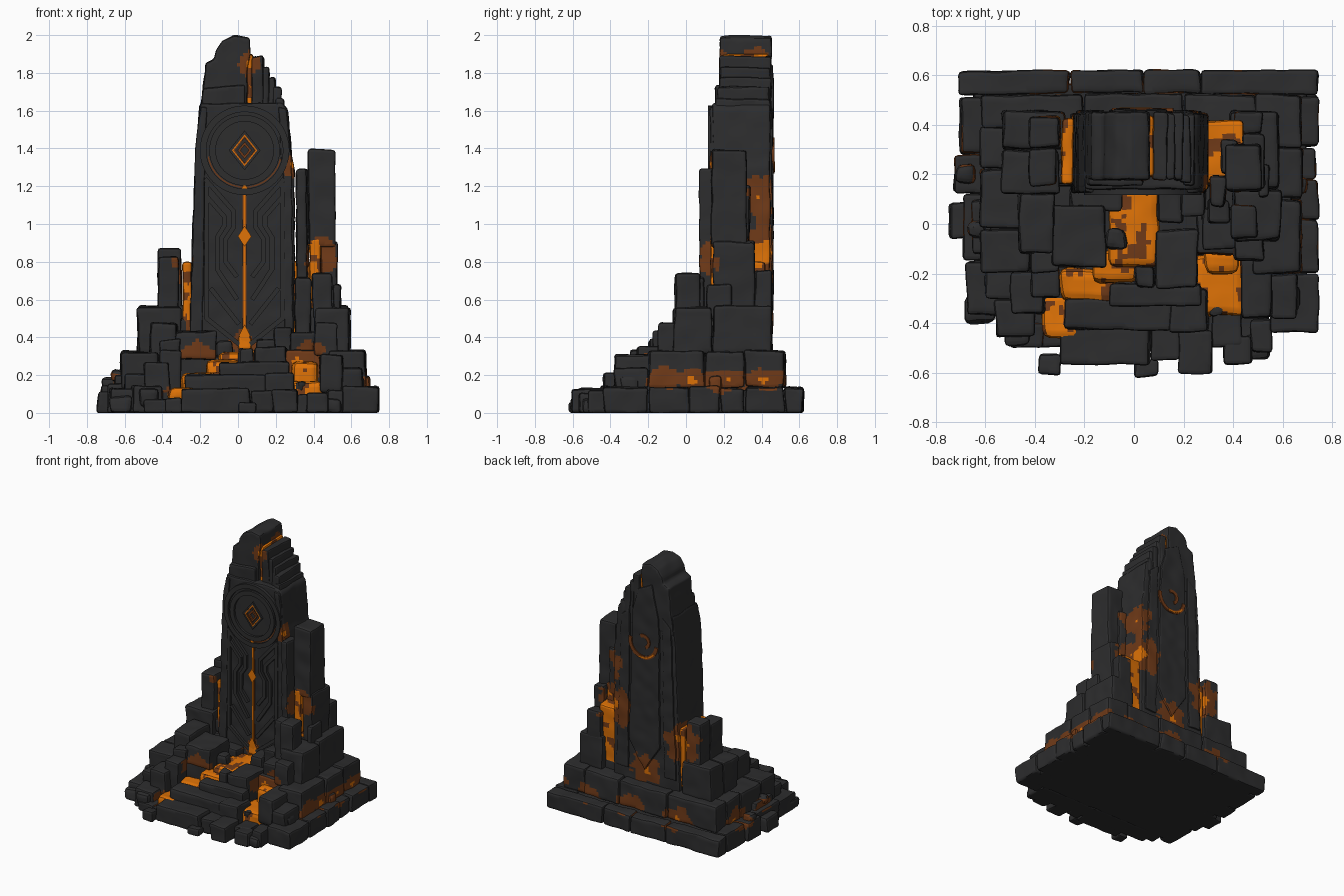
import bpy, bmesh, math, random
from mathutils import Vector, noise

random.seed(4)
CELL = 0.018


def material(name, rgb):
    m = bpy.data.materials.new(name)
    m.diffuse_color = (*rgb, 1)
    return m


MATS = [material("charcoal_stone", (0.026, 0.026, 0.027)),
        material("ember_rust", (0.16, 0.042, 0.009)),
        material("molten_orange", (0.74, 0.17, 0.002))]

# centres and radii of the heat that stains nearby stone walls
HEAT = [(.03, .13, .38, .09), (.69, -.12, .18, .13), (.69, .05, .17, .12), (.69, .22, .17, .13), (.69, .42, .17, .13),
        (.1, .53, .16, .15), (-.3, .53, .16, .16), (.45, .53, .16, .13), (-.63, .3, .16, .15),
        (-.63, 0, .16, .12), (.3, .4, .85, .22), (.29, .37, 1.15, .15), (.06, .19, 1.84, .08), (.06, .36, 1.88, .08),
        (.03, .46, .42, .16), (-.27, .42, .7, .18), (-.22, -.2, .28, .13), (-.36, -.42, .1, .09),
        (.35, -.14, .26, .15), (.44, .12, .82, .13), (.3, .14, 1.32, .09), (-.3, .14, .8, .07)]
HEAT = [(Vector(h[:3]), h[3]) for h in HEAT]


def heat_index(c, n, lava):
    wob = noise.noise(c * 13) * 0.35 + noise.noise(c * 31) * 0.12
    if lava:
        return 2 if wob > -0.06 else 1
    if abs(n.z) > 0.6:
        return 0
    flat = 1.5 if c.z < 0.3 else 1          # low bands hug the tier foot
    h = max(1 - Vector((c.x - p.x, c.y - p.y, (c.z - p.z) * flat)).length / r for p, r in HEAT) + wob
    return 2 if h > 0.84 else 1 if h > 0.25 else 0


def finish(bm, name, lava=False, bevel=0.012, rough=0.006):
    """Bevel, dice, roughen and colour a solid, then make the object."""
    bmesh.ops.recalc_face_normals(bm, faces=bm.faces)
    if bevel:
        bmesh.ops.bevel(bm, geom=list(bm.edges), offset=bevel, segments=2,
                        profile=0.5, affect='EDGES', clamp_overlap=True)
    for ax in range(3):
        lo = min(v.co[ax] for v in bm.verts)
        hi = max(v.co[ax] for v in bm.verts)
        n = int((hi - lo) / CELL)
        no = Vector([float(i == ax) for i in range(3)])
        for i in range(1, n):
            bmesh.ops.bisect_plane(bm, geom=bm.verts[:] + bm.edges[:] + bm.faces[:],
                                   plane_co=no * (lo + (hi - lo) * i / n), plane_no=no, dist=1e-5)
    for v in bm.verts:
        z = v.co.z
        v.co += noise.noise_vector(v.co * 11) * rough
        v.co.z = 0 if z < 0.002 else max(v.co.z, 0)
    bm.normal_update()
    for f in bm.faces:
        f.material_index = heat_index(f.calc_center_median(), f.normal, lava)
    return to_object(bm, name)


def to_object(bm, name):
    me = bpy.data.meshes.new(name)
    bm.to_mesh(me)
    bm.free()
    for m in MATS:
        me.materials.append(m)
    ob = bpy.data.objects.new(name, me)
    bpy.context.collection.objects.link(ob)
    return ob


def block(name, x0, x1, y0, y1, z0, z1, lava=False, jit=0.007, gap=0.003, bevel=0.015):
    bm = bmesh.new()
    bmesh.ops.create_cube(bm, size=1)
    for v in bm.verts:
        s = v.co * 2
        v.co = ((x0 + x1) / 2 + s.x * ((x1 - x0) / 2 - gap), (y0 + y1) / 2 + s.y * ((y1 - y0) / 2 - gap),
                z0 if s.z < 0 else z1)
        v.co += Vector([random.uniform(-jit, jit) for _ in range(3)])
        if z0 == 0 and s.z < 0:
            v.co.z = 0
    return finish(bm, name, lava, bevel)


def blocks(name, rows, **kw):
    for r in rows:
        block(name, *r, **kw)


def prism(name, pts, y0, y1, **kw):
    bm = bmesh.new()
    f = bm.faces.new([bm.verts.new((x, y0, z)) for x, z in pts])
    e = bmesh.ops.extrude_face_region(bm, geom=[f])
    bmesh.ops.translate(bm, vec=(0, y1 - y0, 0), verts=[g for g in e['geom'] if isinstance(g, bmesh.types.BMVert)])
    return finish(bm, name, **kw)


def stroke(name, pts, w, y0, y1, mat=0, closed=False):
    """Raised strip of width w following an x-z path, mitred at the corners."""
    bm, n, rings = bmesh.new(), len(pts), []
    P = [Vector(p) for p in pts]
    for i, p in enumerate(P):
        a = P[i - 1] if i or closed else p
        b = P[(i + 1) % n] if i < n - 1 or closed else p
        d1 = (p - a).normalized() if p != a else (b - p).normalized()
        d2 = (b - p).normalized() if p != b else d1
        t = (d1 + d2).normalized()
        q = Vector((-t.y, t.x)) * w / 2 / max(0.4, t.dot(d1))
        rings.append([bm.verts.new((c.x, y, c.y)) for c, y in ((p + q, y0), (p - q, y0), (p - q, y1), (p + q, y1))])
    for i in range(n if closed else n - 1):
        A, B = rings[i], rings[(i + 1) % n]
        for k in range(4):
            bm.faces.new((A[k], A[(k + 1) % 4], B[(k + 1) % 4], B[k]))
    if not closed:
        bm.faces.new(rings[0])
        bm.faces.new(rings[-1])
    bmesh.ops.recalc_face_normals(bm, faces=bm.faces)
    for f in bm.faces:
        f.material_index = mat
    return to_object(bm, name)


def circle(r, a0=0, a1=360, n=48, cx=.035, cz=1.39):
    return [(cx + r * math.cos(math.radians(a0 + (a1 - a0) * i / n)),
             cz + r * math.sin(math.radians(a0 + (a1 - a0) * i / n))) for i in range(n)]


def diamond(cx, cz, rx, rz):
    return [(cx - rx, cz), (cx, cz - rz), (cx + rx, cz), (cx, cz + rz)]


# solid hearts of the tiers
blocks("tier_core", [(-.65, .7, -.36, .57, 0, .12), (-.45, .55, -.5, -.34, 0, .06), (-.58, .23, -.1, .48, .1, .3),
                     (.2, .64, -.12, .48, .1, .3), (-.46, .52, .15, .42, .2, .4)], jit=0)

# base course: back row, right row, left row
for xs in zip([-.71, -.26, .04, .27], [-.26, .04, .27, .75]):
    block("base_back_stone", *xs, .52, .622, 0, .135)
blocks("base_right_stone", [(.55, .745, -.44, -.2, 0, .14), (.56, .745, -.2, .02, 0, .135), (.56, .75, .02, .18, 0, .14),
                            (.56, .735, .18, .31, 0, .13), (.56, .745, .31, .52, 0, .14)])
blocks("base_left_stone", [(-.705, -.55, .28, .52, 0, .135), (-.73, -.55, .12, .28, 0, .14), (-.75, -.6, -.06, .09, 0, .11),
                           (-.69, -.55, -.15, .12, 0, .15), (-.68, -.5, -.37, -.15, 0, .13), (-.56, -.4, -.46, -.3, 0, .14),
                           (-.66, -.56, -.12, .1, .12, .2), (-.6, -.47, -.3, -.14, .1, .2)])
# base course: front
blocks("base_front_stone", [(-.5, -.36, -.5, -.4, 0, .07), (-.3, .07, -.57, -.41, 0, .13), (0, .1, -.62, -.54, 0, .06),
                            (.07, .19, -.55, -.38, 0, .12), (.18, .32, -.61, -.43, 0, .12), (.36, .48, -.575, -.45, 0, .1),
                            (.47, .56, -.52, -.38, 0, .12), (.31, .44, -.5, -.35, 0, .1), (-.39, -.3, -.61, -.52, 0, .08)])
# entrance steps and landing
blocks("entrance_step", [(-.28, .15, -.43, -.3, .05, .205), (-.1, .27, -.33, -.24, .1, .27), (.08, .26, -.26, -.02, .15, .35),
                         (.14, .3, -.44, -.26, .05, .21), (.0, .09, -.26, -.17, .15, .34)])
# first tier
blocks("first_tier_stone", [(.48, .68, -.2, .1, .135, .33), (.48, .685, .1, .31, .135, .325), (.48, .68, .31, .525, .135, .33),
                            (.43, .56, -.38, -.13, .1, .31), (.55, .66, -.38, -.2, .12, .24), (-.62, -.2, .38, .525, .135, .33),
                            (-.2, .2, .4, .525, .135, .325), (.2, .5, .4, .525, .135, .33), (-.63, -.45, .22, .39, .135, .325),
                            (-.625, -.45, -.02, .22, .135, .32), (-.62, -.42, -.2, -.02, .12, .32), (-.5, -.36, -.36, -.19, .1, .27),
                            (-.42, -.3, -.3, -.16, .1, .33), (.25, .45, -.13, .05, .12, .33)])
# second tier
blocks("second_tier_stone", [(-.535, -.28, .3, .46, .31, .565), (-.535, -.3, .12, .3, .31, .56), (-.47, -.32, -.12, .13, .3, .48),
                             (-.34, -.11, -.18, .08, .28, .43), (-.26, -.05, .05, .15, .3, .37), (.38, .59, .14, .46, .31, .565),
                             (.4, .595, -.07, .14, .31, .56), (.4, .53, -.15, -.05, .3, .48), (.27, .41, -.1, .07, .3, .43),
                             (-.42, -.3, -.2, -.1, .3, .39), (.19, .29, .03, .15, .3, .45), (.09, .2, .0, .14, .3, .385)])
# side pillars
blocks("left_pillar", [(-.43, -.3, .3, .44, .5, .87), (-.425, -.31, .15, .31, .5, .83), (-.31, -.26, .16, .26, .4, .5)])
blocks("right_pillar", [(.37, .515, .13, .32, .88, 1.39), (.44, .525, .14, .37, .5, .91), (.305, .372, .065, .2, .4, 1.29),
                        (.4, .52, .36, .455, .5, .75), (.39, .5, -.06, .08, .5, .74), (.3, .39, .0, .1, .4, .72),
                        (.35, .42, .2, .34, .85, 1.2), (.5, .55, .1, .25, .5, .68)])

# molten fissures
blocks("molten_fissure", [(-.295, -.24, .16, .43, .35, .8), (.28, .45, .16, .42, .35, .8), (.375, .445, .128, .33, .6, .93),
                          (.047, .082, .188, .44, 1.45, 1.9), (.0, .075, .115, .17, .33, .41)], lava=True, jit=.003)
blocks("molten_flow", [(-.1, .1, -.18, .15, .2, .325), (-.17, .02, -.24, -.1, .15, .28), (-.3, -.08, -.32, -.18, .1, .215),
                       (-.37, -.22, -.46, -.27, .05, .125), (.24, .45, -.37, -.12, .05, .16), (.28, .43, -.2, -.1, .1, .27)],
       lava=True, jit=.012, bevel=.03)

# monolith body and upper slabs
prism("monolith_body", [(-.258, .3), (-.243, .9), (-.225, 1.4), (-.2, 1.64), (.235, 1.64), (.262, 1.61), (.285, 1.36),
                        (.298, 1.3), (.3, .3)], .14, .446)
prism("monolith_peak_slab", [(-.21, 1.5), (-.172, 1.85), (-.125, 1.875), (-.115, 1.92), (-.08, 1.97), (-.02, 2.0),
                             (.058, 1.985), (.066, 1.9), (.05, 1.8), (.05, 1.5)], .178, .452)
prism("monolith_peak_foot", [(-.2, 1.55), (-.185, 1.72), (.035, 1.74), (.04, 1.55)], .155, .3)
blocks("monolith_broken_slab", [(.075, .135, .18, .45, 1.5, 1.89), (.128, .165, .18, .45, 1.5, 1.83),
                                (.155, .2, .172, .45, 1.5, 1.78), (.18, .23, .165, .45, 1.5, 1.725),
                                (.2, .245, .15, .45, 1.5, 1.665)], bevel=.012, gap=.001)
# raised edge pilasters on the front
prism("left_pilaster", [(-.256, .35), (-.225, 1.4), (-.2, 1.62), (-.165, 1.62), (-.175, 1.25), (-.19, .35)], .128, .2, bevel=.008)
prism("right_pilaster", [(.245, .35), (.235, 1.25), (.215, 1.62), (.255, 1.61), (.282, 1.36), (.295, .35)], .128, .2, bevel=.008)
# back slabs
prism("back_slab", [(-.1, .62), (.03, .42), (.16, .62), (.13, 1.6), (.09, 1.78), (-.03, 1.85), (-.09, 1.6)], .42, .462, bevel=.008)
for s in (-1, 1):
    prism("back_side_slab", [(.02 + s * .15, .4), (.02 + s * .255, .4), (.02 + s * .21, 1.55), (.02 + s * .135, 1.62)],
          .42, .457, bevel=.008)
stroke("back_ember_arc", circle(.11, 185, 375, cz=1.39), .028, .455, .468, 1)
stroke("back_ember_arc_glow", circle(.11, 215, 290, cz=1.39), .01, .455, .47, 2)
stroke("back_ember_hook", circle(.045, 60, 250, cz=1.4), .024, .455, .468, 1)

# round emblem
prism("emblem_disc", circle(.235), .134, .2, bevel=.004, rough=.001)
for r, w in ((.22, .034), (.17, .034)):
    stroke("emblem_ring", circle(r), w, .117, .15, 0, True)
stroke("emblem_outer_diamond", diamond(.035, 1.39, .076, .095), .012, .123, .15, 0, True)
stroke("emblem_diamond_ember", diamond(.035, 1.39, .062, .078), .015, .126, .14, 1, True)
stroke("emblem_diamond_glow", diamond(.035, 1.39, .063, .079), .005, .125, .14, 2, True)
stroke("emblem_inner_diamond", diamond(.035, 1.39, .03, .036), .012, .122, .15, 1, True)
stroke("emblem_ring_glow", circle(.195, 190, 350), .007, .13, .15, 1)

# mirrored relief lines of the front panel
RELIEF = [[(.21, 1.24), (.06, 1.07), (.06, .98), (.1, .92), (.1, .8), (.04, .72)],
          [(.205, 1.15), (.108, 1.04), (.108, .99), (.145, .93), (.145, .76), (.04, .6)],
          [(.2, 1.22), (.2, .5), (.025, .36)], [(.18, .66), (.03, .47)]]
for path in RELIEF:
    for s in (-1, 1):
        stroke("panel_relief", [(.035 + s * x, z) for x, z in path], .024, .121, .16)
# glowing seam with its diamonds
stroke("seam_ember", [(.035, 1.2), (.035, .37)], .02, .132, .15, 1)
stroke("seam_glow", [(.035, 1.17), (.035, .37)], .012, .13, .15, 2)
for z, rx, rz in ((.935, .036, .055), (1.19, .016, .025), (.41, .03, .06)):
    bm = bmesh.new()
    bm.faces.new([bm.verts.new((x, .12, zz)) for x, zz in diamond(.035, z, rx, rz)]).material_index = 2
    to_object(bm, "seam_diamond")

# loose rubble along the sides and on the flow
for x, y, z, r in [(-.07, -.06, .32, .042), (-.47, -.44, .05, .05), (-.62, -.34, .0, .06), (.5, -.5, .0, .05),
                   (-.68, .2, .13, .04), (.66, .16, .13, .04), (.33, -.34, .12, .03),
                   (-.64, -.02, .18, .035), (.62, -.3, .12, .05)]:
    block("rubble", x - r, x + r, y - r, y + r, max(0, z - r / 2), z + r * 1.5, jit=.012, bevel=.022)

# smooth shading with crisp edges
bpy.ops.object.select_all(action='SELECT')
bpy.context.view_layer.objects.active = bpy.context.scene.objects[0]
bpy.ops.object.shade_smooth_by_angle(angle=math.radians(35))
